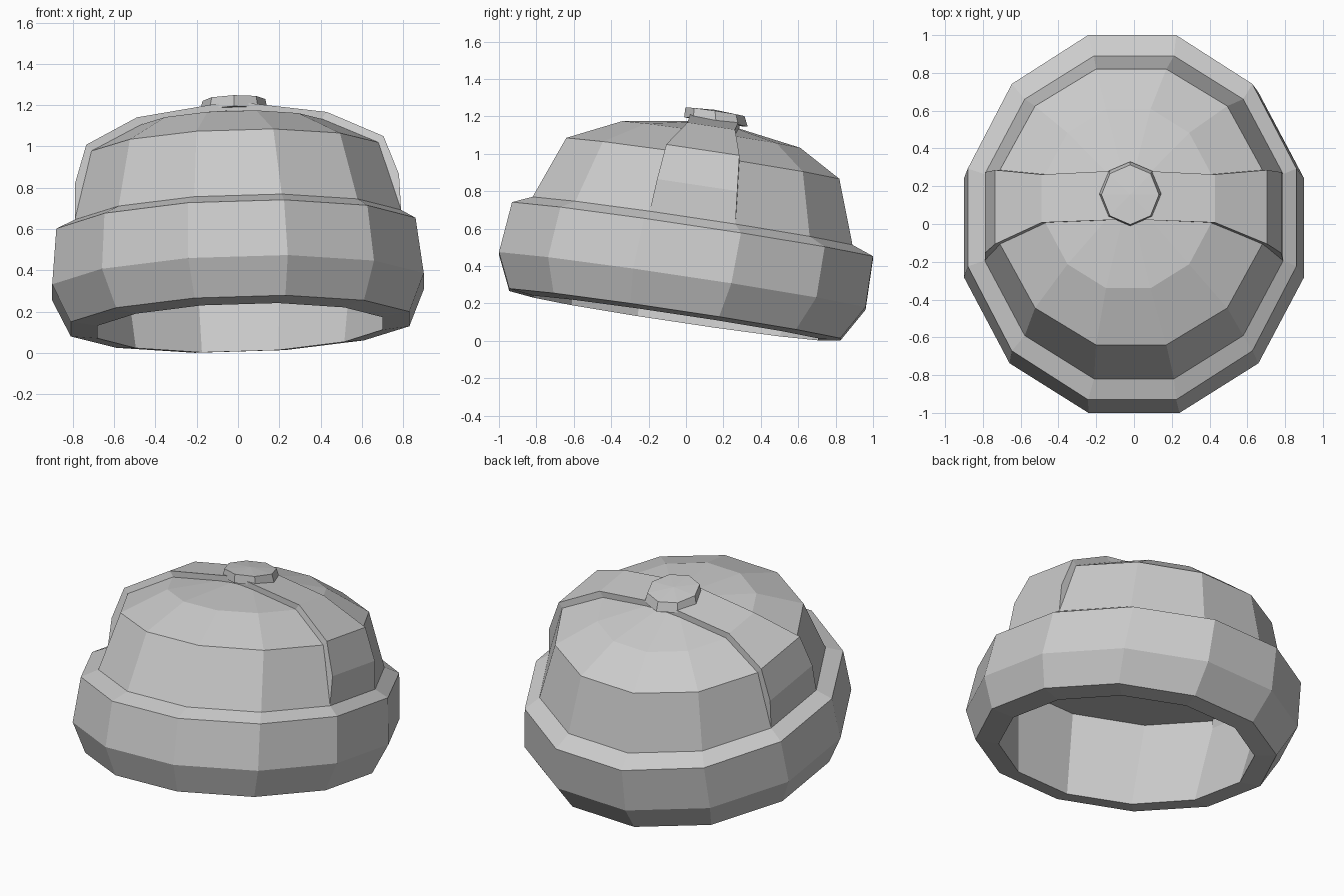
import bpy, bmesh, math
from mathutils import Vector

if "Cube" in bpy.data.objects:
    bpy.data.objects.remove(bpy.data.objects["Cube"])

TILT, ROLL = -0.15, 0.03          # the hat leans back and slightly sideways
SIDES = 12


def ring_pt(ring, a, k=1 / math.cos(math.pi / 12)):
    """Point at angle a (degrees) on a tilted ring (cx, cy, cz, half_x, half_y)."""
    cx, cy, cz, hx, hy = ring
    dx = hx * k * math.cos(math.radians(a))
    dy = hy * k * math.sin(math.radians(a))
    return Vector((cx + dx, cy + dy, cz + TILT * dy + ROLL * dx))


def loft(name, loops, cap_start=None, cap_end=None):
    """Skin successive point loops; caps: 'flat' for an n-gon, a Vector for a fan."""
    bm = bmesh.new()
    rows = [[bm.verts.new(p) for p in loop] for loop in loops]
    n = len(rows[0])
    for lo, hi in zip(rows, rows[1:]):
        for i in range(n):
            j = (i + 1) % n
            bm.faces.new((lo[i], lo[j], hi[j], hi[i]))
    for cap, row in ((cap_start, rows[0]), (cap_end, rows[-1])):
        if cap == 'flat':
            bm.faces.new(row)
        elif cap is not None:
            tip = bm.verts.new(cap)
            for i in range(n):
                bm.faces.new((row[i], row[(i + 1) % n], tip))
    bmesh.ops.recalc_face_normals(bm, faces=bm.faces)
    me = bpy.data.meshes.new(name)
    bm.to_mesh(me)
    bm.free()
    ob = bpy.data.objects.new(name, me)
    bpy.context.collection.objects.link(ob)
    return ob


def ring(spec, n=SIDES, start=15, k=1 / math.cos(math.pi / 12)):
    return [ring_pt(spec, start + i * 360 / n, k) for i in range(n)]


# Dome levels: base, shoulder, crown
base = (0.00, 0.035, 0.635, 0.79, 0.855)
shoulder = (-0.015, 0.09, 0.97, 0.695, 0.73)
crown = (-0.03, 0.135, 1.10, 0.44, 0.475)
apex = Vector((-0.03, 0.155, 1.175))

# Whole hat body: lining ceiling, opening, folded cuff, then the dome
hat_rings = [
    (0.00, 0.035, 0.655, 0.77, 0.835),  # lining ceiling
    (0.01, -0.055, 0.122, 0.69, 0.76),  # opening edge
    (0.01, -0.06, 0.14, 0.82, 0.885),   # cuff bottom
    (0.00, -0.02, 0.32, 0.90, 0.98),    # cuff bulge
    (-0.01, 0.035, 0.59, 0.87, 0.965),  # cuff top
    base, shoulder, crown,
]
loft("hat_body", [ring(r) for r in hat_rings], cap_start='flat', cap_end=apex)


# Raised band over the crown, ear to ear along the seams
def band_station(spec, side, out, lift):
    angles = (-15, 15) if side > 0 else (195, 165)
    front, back = (ring_pt(spec, a) for a in angles)
    up = Vector((side * out, 0, lift))
    sink = Vector((-side * 0.03, 0, -0.03))
    return [front + sink, front + up, back + up, back + sink]


lower = (-0.005, 0.06, 0.80, 0.755, 0.80)
levels = [(base, 0.0, 0.0), (lower, 0.03, 0.01),
          (shoulder, 0.025, 0.03), (crown, 0.02, 0.035)]
left = [band_station(s, -1, o, l) for s, o, l in levels]
right = [band_station(s, 1, o, l) for s, o, l in reversed(levels)]
middle = [[apex + Vector((0, dy, TILT * dy + dz))
           for dy, dz in ((-0.13, -0.03), (-0.13, 0.025), (0.13, 0.025), (0.13, -0.03))]]
loft("crown_band", left + middle + right, cap_start='flat', cap_end='flat')

# Eight-sided button on top
button = [(-0.02, 0.16, 1.17, 0.165, 0.17),
          (-0.02, 0.155, 1.225, 0.152, 0.158)]
loft("top_button", [ring(r, 8, 0, 1) for r in button],
     cap_start='flat', cap_end=Vector((-0.02, 0.155, 1.235)))
